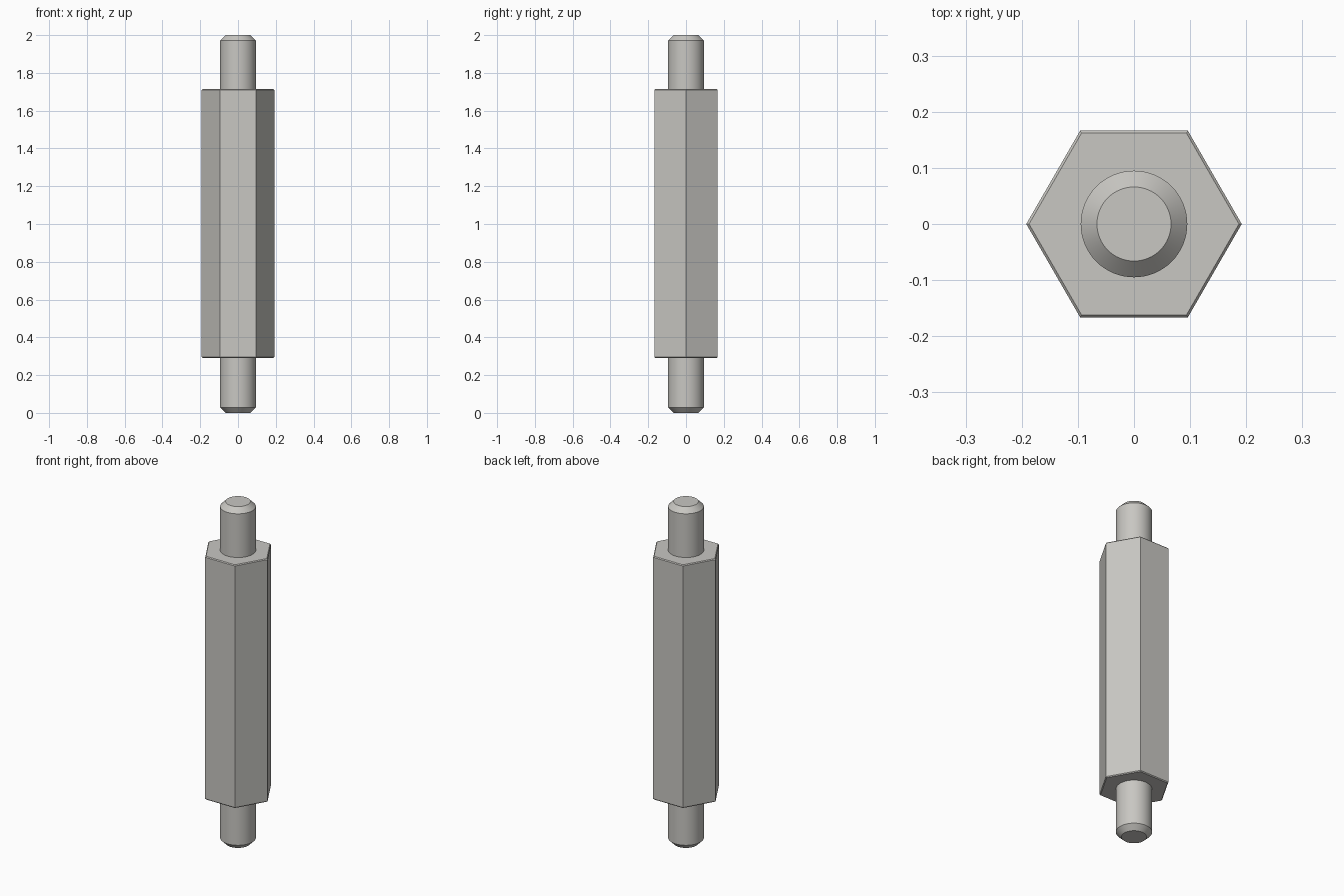
import bpy
import bmesh
from math import cos, sin, tau, radians

cube = bpy.data.objects.get("Cube")
if cube:
    bpy.data.objects.remove(cube, do_unlink=True)

# Single metal colour
metal = bpy.data.materials.new("light_grey_metal")
metal.use_nodes = True
metal.diffuse_color = (0.58, 0.57, 0.54, 1)
metal.node_tree.nodes["Principled BSDF"].inputs["Base Color"].default_value = metal.diffuse_color


def chamfered_prism(name, sides, radius, bottom, top, inset, height):
    """Upright prism with both end edges cut back by a chamfer."""
    bm = bmesh.new()
    profile = [(radius - inset, bottom), (radius, bottom + height),
               (radius, top - height), (radius - inset, top)]
    rings = [[bm.verts.new((r * cos(tau * i / sides), r * sin(tau * i / sides), z))
              for i in range(sides)] for r, z in profile]
    for low, high in zip(rings, rings[1:]):
        for i in range(sides):
            j = (i + 1) % sides
            bm.faces.new((low[i], low[j], high[j], high[i]))
    bm.faces.new(rings[0][::-1])
    bm.faces.new(rings[-1])
    mesh = bpy.data.meshes.new(name)
    bm.to_mesh(mesh)
    bm.free()
    mesh.materials.append(metal)
    obj = bpy.data.objects.new(name, mesh)
    bpy.context.collection.objects.link(obj)
    return obj


# Hexagonal body, corners on the x axis
hex_body = chamfered_prism("hex_body", 6, 0.192, 0.29, 1.715, 0.005, 0.005)

# Round studs at each end of one through rod
stud_rod = chamfered_prism("stud_rod", 64, 0.095, 0, 2, 0.029, 0.029)
bpy.ops.object.select_all(action='DESELECT')
stud_rod.select_set(True)
bpy.context.view_layer.objects.active = stud_rod
bpy.ops.object.shade_smooth_by_angle(angle=radians(30))
